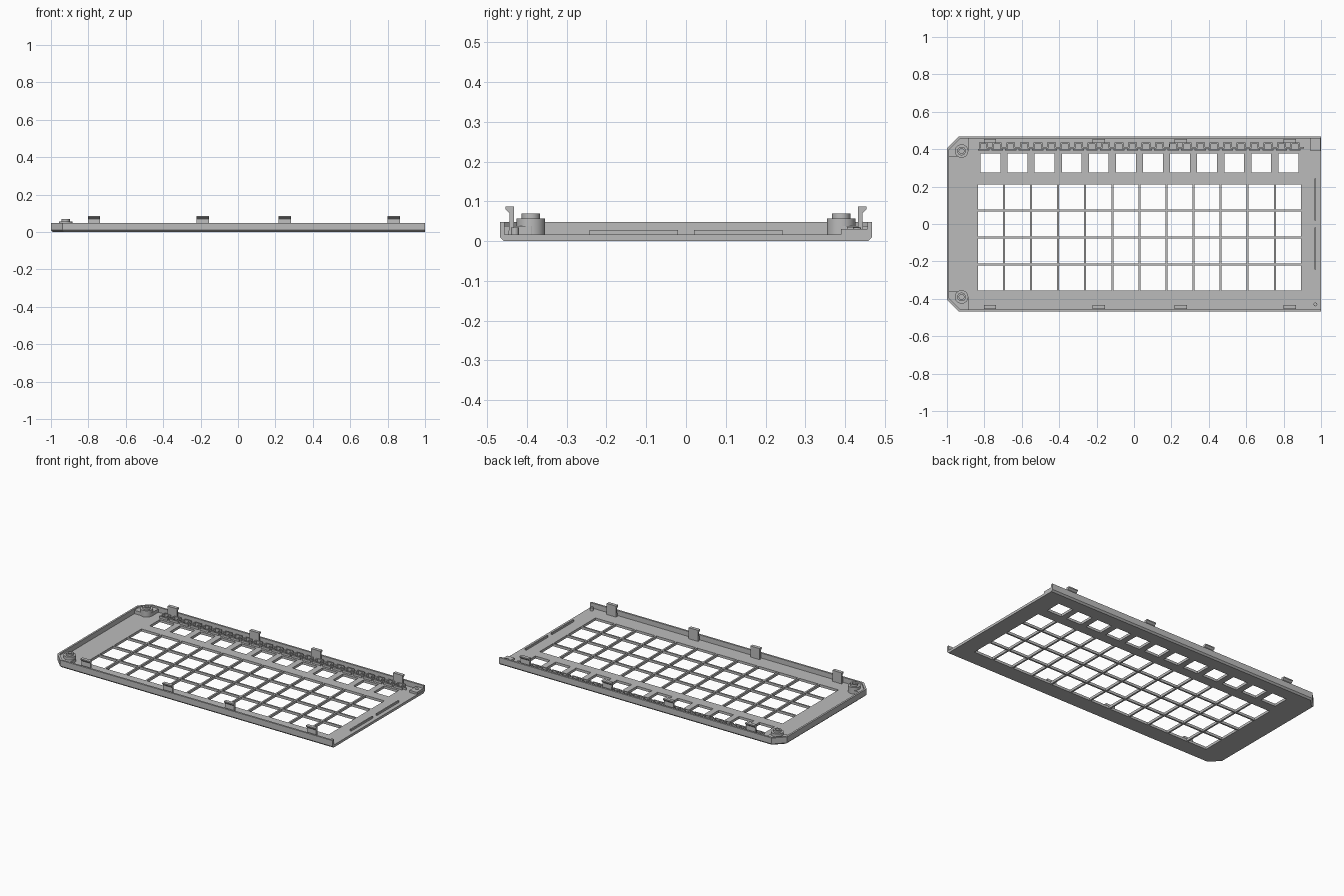
import bpy, bmesh, math

cube = bpy.data.objects.get("Cube")
if cube:
    bpy.data.objects.remove(cube, do_unlink=True)

grey = bpy.data.materials.new("plain grey")
grey.use_nodes = True
grey.diffuse_color = (0.5, 0.5, 0.5, 1)
grey.node_tree.nodes["Principled BSDF"].inputs["Base Color"].default_value = grey.diffuse_color

FLOOR, RIM, BACK, FRONT = 0.016, 0.048, 0.468, -0.468
PITCH, KEY_X, KEY_Y = 0.1448, -0.84, -0.36


def finish(name, bm):
    bmesh.ops.recalc_face_normals(bm, faces=bm.faces)
    mesh = bpy.data.meshes.new(name)
    bm.to_mesh(mesh)
    bm.free()
    mesh.materials.append(grey)
    obj = bpy.data.objects.new(name, mesh)
    bpy.context.collection.objects.link(obj)
    return obj


def add_box(bm, x0, x1, y0, y1, z0, z1):
    verts = bmesh.ops.create_cube(bm, size=1)["verts"]
    for v in verts:
        v.co = ((x0 + x1) / 2 + v.co.x * (x1 - x0),
                (y0 + y1) / 2 + v.co.y * (y1 - y0),
                (z0 + z1) / 2 + v.co.z * (z1 - z0))


def add_prism(bm, lower, z0, z1, upper=None):
    upper = upper or lower
    a = [bm.verts.new((x, y, z0)) for x, y in lower]
    b = [bm.verts.new((x, y, z1)) for x, y in upper]
    bm.faces.new(a)
    bm.faces.new(b)
    for i in range(len(a)):
        j = (i + 1) % len(a)
        bm.faces.new((a[i], a[j], b[j], b[i]))


def outline(d):
    # open at the +x end, clipped corners at the -x end
    c = 0.063 - 0.4 * d
    x, y = -1 + d, BACK - d
    return [(1, -y), (1, y), (x + c, y), (x, y - c), (x, -y + c), (x + c, -y)]


# Floor plate with a bevelled lower edge
bm = bmesh.new()
low, full = outline(0.01), outline(0)
rings = [[bm.verts.new((x, y, z)) for x, y in pts]
         for pts, z in ((low, 0), (full, 0.01), (full, FLOOR))]
bm.faces.new(rings[0])
bm.faces.new(rings[2])
for a, b in zip(rings, rings[1:]):
    for i in range(6):
        j = (i + 1) % 6
        bm.faces.new((a[i], a[j], b[j], b[i]))
floor = finish("floor_plate", bm)

# Key openings, a row of smaller ones behind, and screw holes at the open end
bm = bmesh.new()
for col in range(12):
    x = KEY_X + PITCH * (col + 0.5)
    for row in range(4):
        y = KEY_Y + 0.144 * (row + 0.5)
        add_box(bm, x - 0.067, x + 0.067, y - 0.067, y + 0.067, -0.1, 0.1)
    add_box(bm, x - 0.053, x + 0.053, 0.275, 0.378, -0.1, 0.1)
cutter = finish("opening_cutter", bm)
cutter.hide_render = True
cutter.hide_viewport = True
cut = floor.modifiers.new("openings", "BOOLEAN")
cut.object = cutter
cut.operation = "DIFFERENCE"
cut.solver = "EXACT"

# Rim wall round three sides
bm = bmesh.new()
outer, inner = outline(0), outline(0.012)
order = [1, 2, 3, 4, 5, 0]
for i, j in zip(order, order[1:]):
    add_prism(bm, [outer[i], outer[j], inner[j], inner[i]], FLOOR, RIM)
finish("rim_wall", bm)

# Raised corner pads under the screw bosses
bm = bmesh.new()
for s in (-1, 1):
    pts = [(-0.988, 0.36), (-0.92, 0.36), (-0.896, 0.37), (-0.885, 0.39),
           (-0.885, 0.456), (-0.93, 0.456), (-0.988, 0.4)]
    add_prism(bm, [(x, s * y) for x, y in pts], FLOOR, 0.038)
finish("corner_pads", bm)

# Hollow screw bosses
for s, side in ((-1, "front"), (1, "back")):
    bm = bmesh.new()
    prof = [(0.036, FLOOR), (0.036, 0.057), (0.023, 0.057), (0.023, 0.07),
            (0.013, 0.07), (0.013, 0.03), (0, 0.03)]
    vs = [bm.verts.new((r, 0, z)) for r, z in prof]
    es = [bm.edges.new(p) for p in zip(vs, vs[1:])]
    bmesh.ops.spin(bm, geom=vs + es, cent=(0, 0, 0), axis=(0, 0, 1),
                   angle=math.tau, steps=32)
    bmesh.ops.remove_doubles(bm, verts=bm.verts, dist=0.0001)
    boss = finish(side + "_screw_boss", bm)
    boss.location = (-0.922, s * 0.39, 0)
    bpy.ops.object.select_all(action="DESELECT")
    boss.select_set(True)
    bpy.context.view_layer.objects.active = boss
    bpy.ops.object.shade_smooth_by_angle(angle=math.radians(30))

# Snap hooks with an outward lip, along both long sides
for s, side in ((-1, "front"), (1, "back")):
    bm = bmesh.new()
    for x in (-0.77, -0.188, 0.25, 0.833):
        hook = [(0.432, FLOOR), (0.446, FLOOR), (0.443, 0.07), (0.454, 0.08),
                (0.454, 0.087), (0.432, 0.087)]
        ends = [[bm.verts.new((x + d, s * y, z)) for y, z in hook]
                for d in (-0.033, 0.033)]
        bm.faces.new(ends[0])
        bm.faces.new(ends[1])
        for i in range(len(hook)):
            j = (i + 1) % len(hook)
            bm.faces.new((ends[0][i], ends[0][j], ends[1][j], ends[1][i]))
    finish(side + "_snap_hooks", bm)

# Row of small arched clips and a dashed rail behind the upper openings
bm = bmesh.new()
for i in range(24):
    x = KEY_X + PITCH / 2 * (i + 0.5)
    add_box(bm, x - 0.03, x + 0.03, 0.392, 0.4, FLOOR, 0.03)
    add_box(bm, x - 0.024, x - 0.016, 0.405, 0.428, FLOOR, 0.036)
    add_box(bm, x + 0.016, x + 0.024, 0.405, 0.428, FLOOR, 0.036)
    add_box(bm, x - 0.024, x + 0.024, 0.428, 0.436, FLOOR, 0.036)
    add_box(bm, x + 0.024, x + PITCH / 2 - 0.024, 0.405, 0.411, FLOOR, 0.03)
finish("clip_row", bm)

# Locating rails and pegs at the open end
bm = bmesh.new()
for s in (-1, 1):
    add_box(bm, 0.966, 0.974, min(s * 0.02, s * 0.242), max(s * 0.02, s * 0.242), FLOOR, 0.028)
    peg = [(0.97 + 0.01 * math.cos(a * math.tau / 16),
            s * 0.43 + 0.01 * math.sin(a * math.tau / 16)) for a in range(16)]
    add_prism(bm, peg, FLOOR, 0.034)
add_box(bm, 0.945, 0.998, 0.39, 0.456, FLOOR, 0.03)
finish("end_rails", bm)
